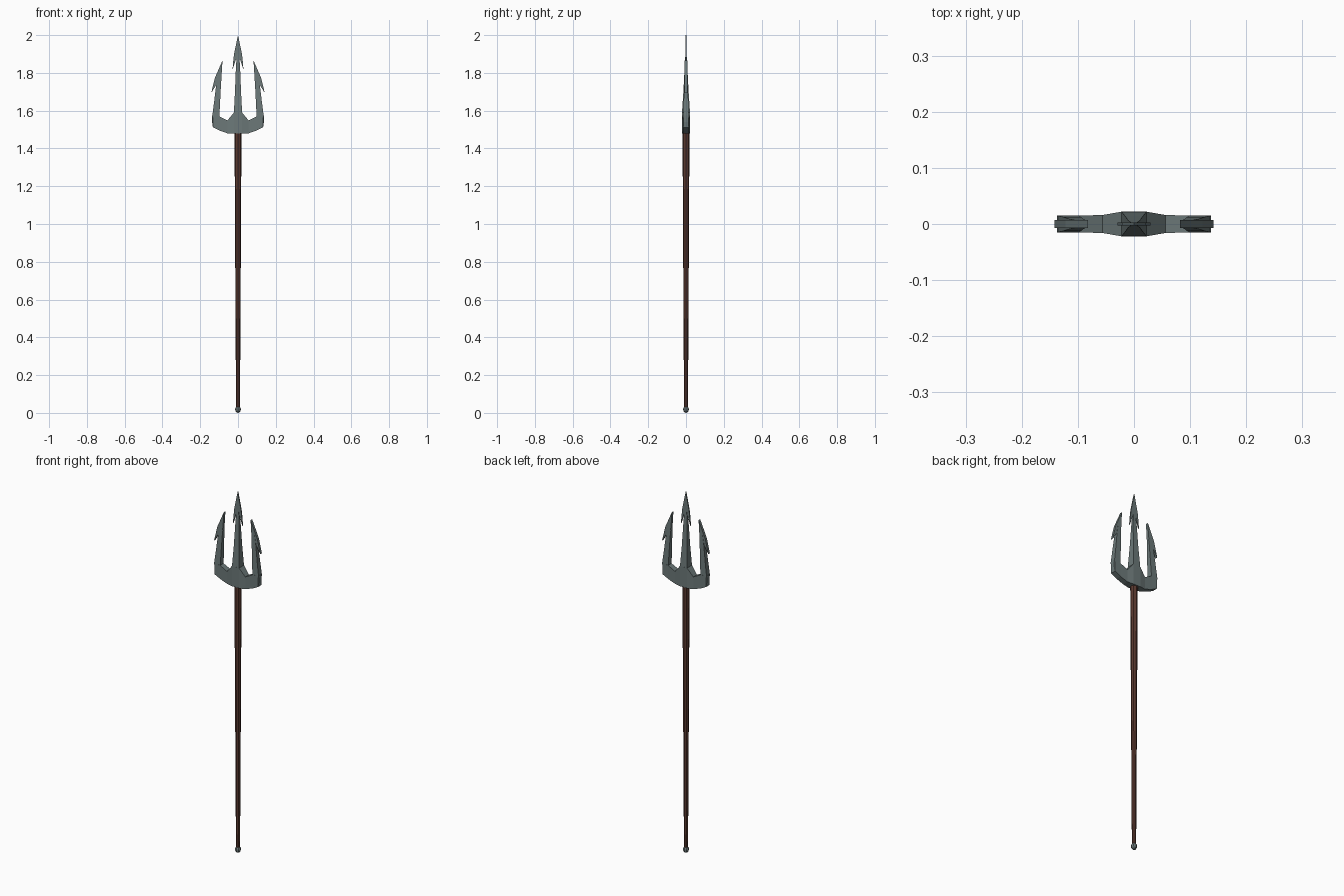
import bpy, bmesh

if "Cube" in bpy.data.objects:
    bpy.data.objects.remove(bpy.data.objects["Cube"])


def material(name, color):
    m = bpy.data.materials.new(name)
    m.diffuse_color = (*color, 1)
    m.use_nodes = True
    m.node_tree.nodes["Principled BSDF"].inputs["Base Color"].default_value = m.diffuse_color
    return m


metal = material("dark_metal", (0.15, 0.19, 0.19))
wood = material("brown_wood", (0.10, 0.04, 0.028))


def add_object(name, bm, mat):
    bmesh.ops.recalc_face_normals(bm, faces=bm.faces)
    me = bpy.data.meshes.new(name)
    bm.to_mesh(me)
    bm.free()
    me.materials.append(mat)
    ob = bpy.data.objects.new(name, me)
    bpy.context.collection.objects.link(ob)
    return ob


def loft(name, rings, mat):
    """Skin a list of equal-length vertex rings and cap both ends."""
    bm = bmesh.new()
    rows = [[bm.verts.new(p) for p in r] for r in rings]
    n = len(rows[0])
    for a, b in zip(rows, rows[1:]):
        for i in range(n):
            j = (i + 1) % n
            bm.faces.new((a[i], a[j], b[j], b[i]))
    bm.faces.new(rows[0])
    bm.faces.new(rows[-1])
    return add_object(name, bm, mat)


def slab(name, outline, t, mat):
    """Flat plate of half thickness t from an x-z outline."""
    return loft(name, [[(x, y, z) for x, z in outline] for y in (-t, t)], mat)


def tine(name, rows, mat):
    """Rectangular bar rising in z; rows are (x0, x1, z, half thickness)."""
    return loft(name, [[(a, -t, z), (b, -t, z), (b, t, z), (a, t, z)]
                       for a, b, z, t in rows], mat)


# Crossbar, stations along x: (x, bottom, top, half thickness)
half = [(0.022, 1.478, 1.59, 0.022), (0.056, 1.48, 1.548, 0.016),
        (0.099, 1.495, 1.57, 0.015), (0.133, 1.512, 1.575, 0.015),
        (0.137, 1.54, 1.574, 0.012)]
stations = [(-x, b, c, t) for x, b, c, t in reversed(half)] + half
loft("crossbar", [[(x, -t, b), (x, t, b), (x, t, c), (x, -t, c)]
                  for x, b, c, t in stations], metal)

# Middle tine and its barbed point
tine("middle_tine", [(-0.022, 0.022, 1.588, 0.0215), (-0.016, 0.016, 1.70, 0.014),
                     (-0.011, 0.011, 1.83, 0.007), (-0.006, 0.006, 1.90, 0.003)], metal)
point = [(0.021, 1.90), (0.025, 1.865), (0.029, 1.817), (0.011, 1.872)]
slab("middle_barb", [(0, 2.0)] + point + [(-x, z) for x, z in reversed(point)],
     0.003, metal)

# Outer tines with outward barbs
for side, s in (("left", -1), ("right", 1)):
    tine(side + "_tine", [(s * a, s * b, z, t) for a, b, z, t in (
        (0.099, 0.137, 1.565, 0.015), (0.0945, 0.126, 1.65, 0.0125),
        (0.09, 0.115, 1.74, 0.009), (0.086, 0.104, 1.81, 0.007))], metal)
    slab(side + "_barb", [(s * x, z) for x, z in (
        (0.082, 1.866), (0.122, 1.775), (0.142, 1.693), (0.115, 1.737),
        (0.090, 1.737))], 0.007, metal)

# Tapered octagonal shaft
bm = bmesh.new()
bmesh.ops.create_cone(bm, cap_ends=True, segments=8, radius1=0.0105, radius2=0.0185,
                      depth=1.465)
add_object("shaft", bm, wood).location.z = 0.0225 + 1.465 / 2

# Pommel ball at the foot
bm = bmesh.new()
bmesh.ops.create_uvsphere(bm, u_segments=8, v_segments=6, radius=0.0155)
bmesh.ops.scale(bm, vec=(1, 1, 1.2), verts=bm.verts)
add_object("pommel", bm, metal).location.z = 0.0186
